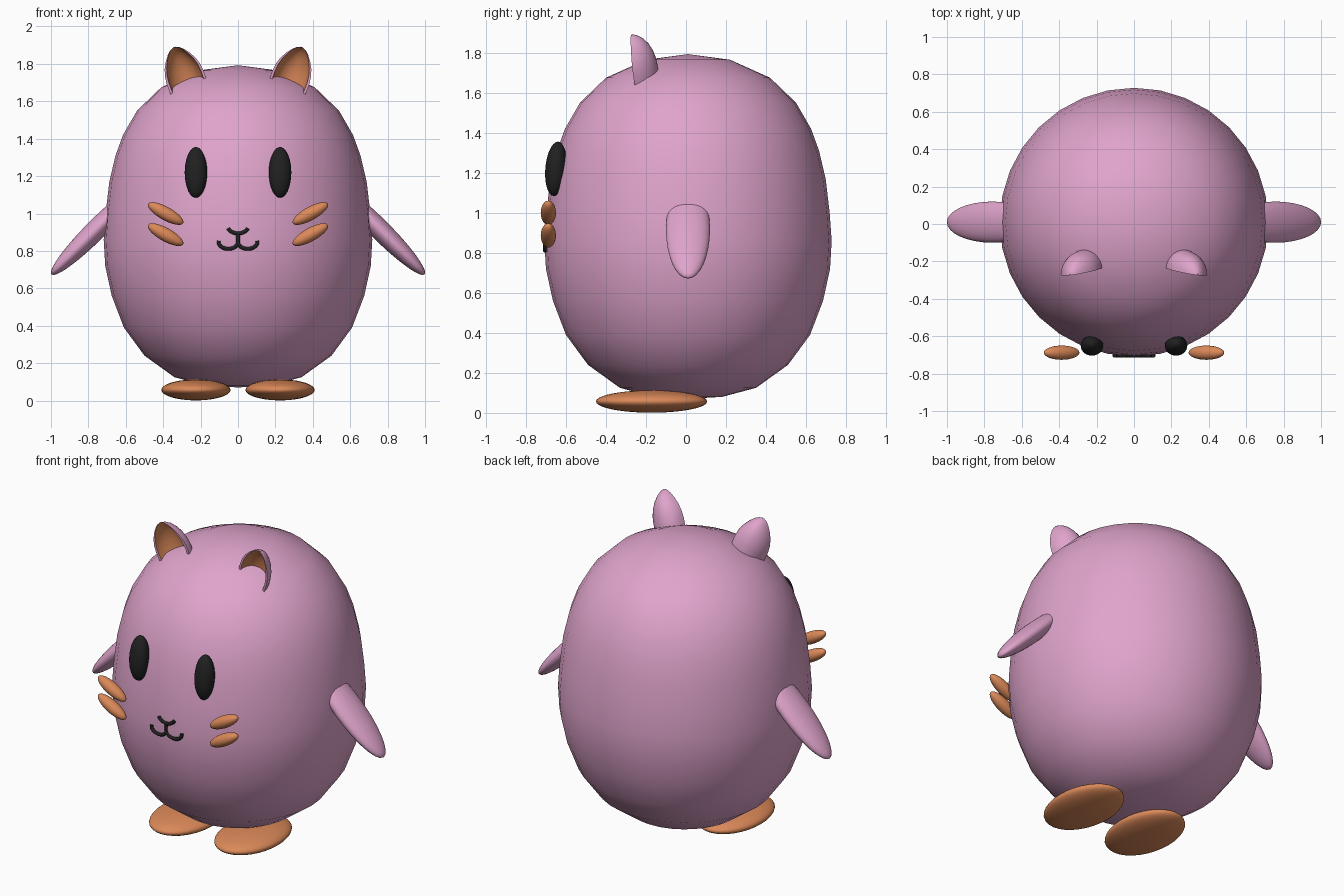
import bpy, bmesh
from math import sin, cos, pi, radians
from mathutils import Matrix, Vector

if "Cube" in bpy.data.objects:
    bpy.data.objects.remove(bpy.data.objects["Cube"])


def material(name, rgb):
    m = bpy.data.materials.new(name)
    m.diffuse_color = (*rgb, 1)
    m.use_nodes = True
    m.node_tree.nodes["Principled BSDF"].inputs["Base Color"].default_value = m.diffuse_color
    return m


PINK = material("pink", (0.74, 0.37, 0.60))
ORANGE = material("orange", (0.71, 0.25, 0.10))
BLACK = material("black", (0.015, 0.015, 0.015))


def finish(name, bm, mats, angle=60):
    bmesh.ops.recalc_face_normals(bm, faces=bm.faces)
    me = bpy.data.meshes.new(name)
    bm.to_mesh(me)
    bm.free()
    ob = bpy.data.objects.new(name, me)
    bpy.context.collection.objects.link(ob)
    for m in mats:
        me.materials.append(m)
    bpy.ops.object.select_all(action='DESELECT')
    ob.select_set(True)
    bpy.context.view_layer.objects.active = ob
    bpy.ops.object.shade_smooth_by_angle(angle=radians(angle))
    return ob


def ellipsoid(name, centre, radii, mat, axis='Y', turn=0):
    bm = bmesh.new()
    bmesh.ops.create_uvsphere(bm, u_segments=32, v_segments=20, radius=1)
    bm.transform(Matrix.Translation(centre) @ Matrix.Rotation(radians(turn), 4, axis)
                 @ Matrix.Diagonal((*radii, 1)))
    return finish(name, bm, [mat])


# Body: egg-shaped profile revolved round z
profile = [(0, 0.07), (0.17, 0.08), (0.34, 0.125), (0.50, 0.24), (0.61, 0.39), (0.675, 0.56),
           (0.71, 0.72), (0.718, 0.86), (0.708, 1.0), (0.688, 1.17), (0.655, 1.31),
           (0.615, 1.42), (0.54, 1.55), (0.41, 1.675), (0.21, 1.765), (0, 1.793)]
bm = bmesh.new()
pts = [bm.verts.new((r, 0, z)) for r, z in profile]
edges = [bm.edges.new(p) for p in zip(pts, pts[1:])]
bmesh.ops.spin(bm, geom=pts + edges, cent=(0, 0, 0), axis=(0, 0, 1), angle=2 * pi, steps=32)
bmesh.ops.remove_doubles(bm, verts=bm.verts, dist=1e-4)
bmesh.ops.translate(bm, verts=bm.verts, vec=(0, 0.01, 0))
finish("body", bm, [PINK])


# Ears: scooped shells, pink outside and orange inside
# rows: position along the ear, half width, depth
EAR = [(-0.12, 0.103, 0.112), (0, 0.105, 0.113), (0.2, 0.106, 0.112), (0.4, 0.101, 0.108),
       (0.58, 0.088, 0.099), (0.75, 0.067, 0.083), (0.88, 0.045, 0.060), (0.96, 0.025, 0.034),
       (1.0, 0.005, 0.008)]


def ear(name, s, n=14):
    bm = bmesh.new()
    across = Vector((0.93, 0.11, 0.36)).normalized()
    rings = []
    for t, w, d in EAR:
        c = Vector((-0.267 - 0.075 * t, -0.247 - 0.028 * t, 1.685 + 0.205 * t))
        arcs = []
        for k in (1, 0.87):
            arcs.append([c + across * (-w * k * cos(pi * i / n)) + Vector((0, d * k * sin(pi * i / n), 0))
                         for i in range(n + 1)])
        ring = arcs[0] + arcs[1][::-1]
        rings.append([bm.verts.new((-s * p.x, p.y, p.z)) for p in ring])
    m = len(rings[0])
    for a, b in zip(rings, rings[1:]):
        for j in range(m):
            f = bm.faces.new((a[j], a[(j + 1) % m], b[(j + 1) % m], b[j]))
            f.material_index = 1 if n < j < m - 1 else 0
    for ring in (rings[0], rings[-1]):
        for i in range(n):
            bm.faces.new((ring[i], ring[i + 1], ring[m - 2 - i], ring[m - 1 - i]))
    finish(name, bm, [PINK, ORANGE], 40)


# Paired parts
for side, s in (("left", -1), ("right", 1)):
    ear(side + "_ear", s)
    ellipsoid(side + "_eye", (s * 0.225, -0.65, 1.22), (0.06, 0.053, 0.136), BLACK, 'X', -5)
    ellipsoid(side + "_arm", (s * 0.757, 0.01, 0.915), (0.34, 0.11, 0.055), PINK, 'Y', s * 45)
    ellipsoid(side + "_foot", (s * 0.225, -0.172, 0.057), (0.185, 0.278, 0.056), ORANGE)
    for label, z in (("upper", 1.0), ("lower", 0.887)):
        ellipsoid(f"{side}_{label}_whisker", (s * 0.387, -0.688, z),
                  (0.107, 0.038, 0.036), ORANGE, 'Y', -s * 29)


# Mouth: round strokes for the nose arc, stem and two smile arcs
def arc(cx, cz, rx, rz, a0, a1, n=12):
    angs = [radians(a0 + (a1 - a0) * i / n) for i in range(n + 1)]
    return [(cx + rx * cos(a), cz + rz * sin(a)) for a in angs]


strokes = [arc(0, 0.928, 0.053, 0.034, 190, 350),
           [(0, 0.894), (0, 0.848)],
           arc(-0.052, 0.848, 0.052, 0.037, 170, 360),
           arc(0.052, 0.848, 0.052, 0.037, 180, 370)]
cu = bpy.data.curves.new("mouth", 'CURVE')
cu.dimensions = '3D'
cu.bevel_depth = 0.0105
cu.bevel_resolution = 3
cu.use_fill_caps = True
for stroke in strokes:
    sp = cu.splines.new('POLY')
    sp.points.add(len(stroke) - 1)
    for p, (x, z) in zip(sp.points, stroke):
        p.co = (x, -0.704, z, 1)
cu.materials.append(BLACK)
bpy.context.collection.objects.link(bpy.data.objects.new("mouth", cu))
